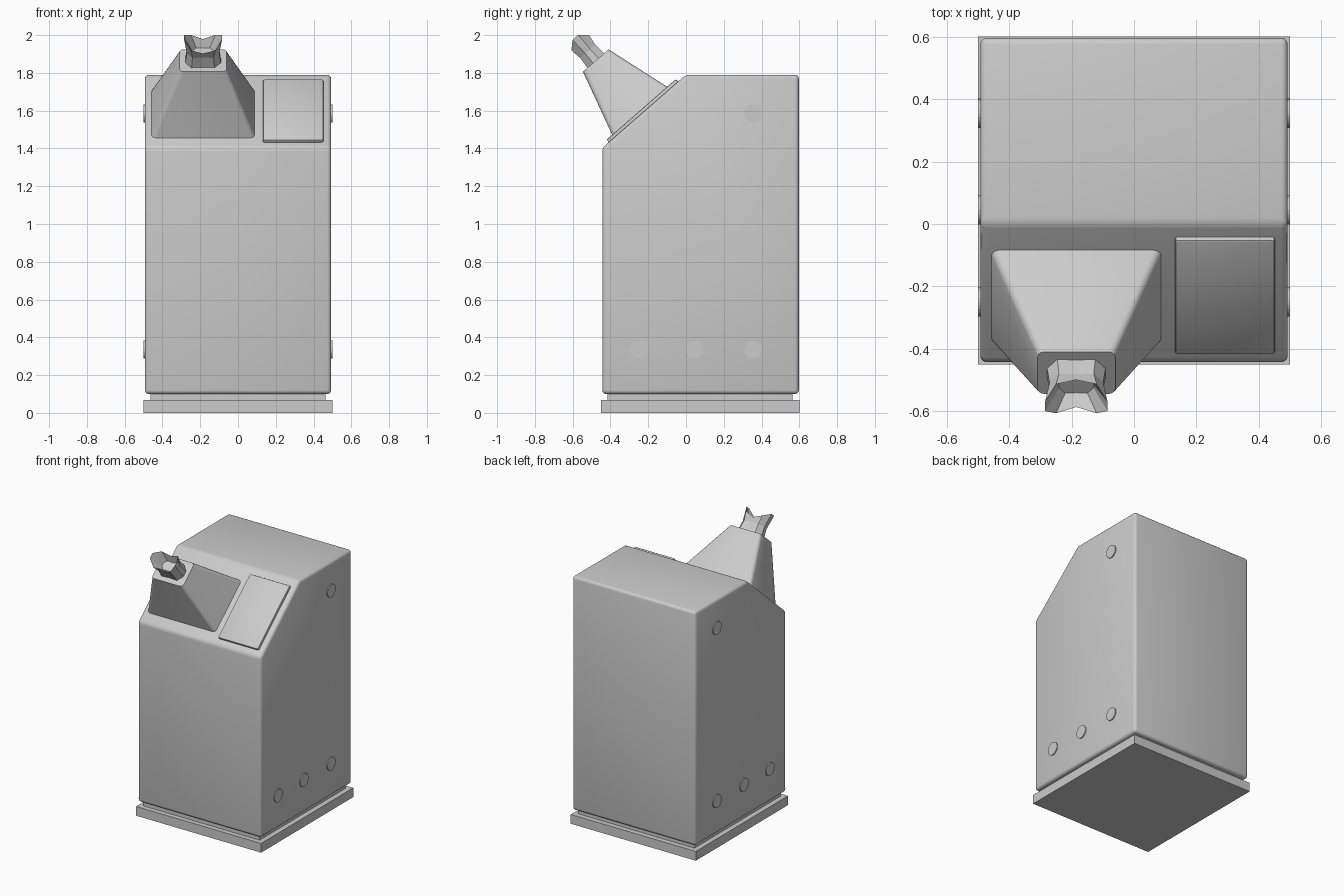
import bpy, bmesh, math
from mathutils import Matrix, Vector

if "Cube" in bpy.data.objects:
    bpy.data.objects.remove(bpy.data.objects["Cube"])

TILT = math.atan2(0.387, 0.443)
# Frame of the sloping face: local y runs up the slope, local z points out of it
SLOPE = Matrix.Translation((0, -0.443, 1.403)) @ Matrix.Rotation(TILT, 4, 'X')


def loft(name, rings, frame=Matrix(), bevel=0.0, segments=3, sides_only=False):
    """Skin matching closed rings of points and cap both ends."""
    bm = bmesh.new()
    loops = [[bm.verts.new(p) for p in ring] for ring in rings]
    n = len(loops[0])
    sides = []
    for a, b in zip(loops, loops[1:]):
        for i in range(n):
            j = (i + 1) % n
            bm.faces.new((a[i], a[j], b[j], b[i]))
            sides.append((a[i], b[i]))
    bm.faces.new(loops[0][::-1])
    bm.faces.new(loops[-1])
    bmesh.ops.recalc_face_normals(bm, faces=bm.faces[:])
    if bevel:
        edges = [bm.edges.get(s) for s in sides] if sides_only else bm.edges[:]
        bmesh.ops.bevel(bm, geom=edges, offset=bevel, segments=segments,
                        profile=0.5, affect='EDGES', clamp_overlap=True)
    bm.transform(frame)
    mesh = bpy.data.meshes.new(name)
    bm.to_mesh(mesh)
    bm.free()
    obj = bpy.data.objects.new(name, mesh)
    bpy.context.collection.objects.link(obj)
    if bevel:
        bpy.ops.object.select_all(action='DESELECT')
        bpy.context.view_layer.objects.active = obj
        obj.select_set(True)
        bpy.ops.object.shade_smooth_by_angle(angle=math.radians(35))
    return obj


def rect(x0, x1, y0, y1, z):
    return [(x0, y0, z), (x1, y0, z), (x1, y1, z), (x0, y1, z)]


def box(name, x0, x1, y0, y1, z0, z1, **kw):
    return loft(name, [rect(x0, x1, y0, y1, z) for z in (z0, z1)], **kw)


# Base slab and recessed plinth
box("base_slab", -0.5, 0.5, -0.45, 0.602, 0, 0.067)
box("plinth", -0.463, 0.463, -0.415, 0.565, 0.06, 0.11)

# Cabinet with sloping top front
profile = [(-0.443, 0.1), (0.597, 0.1), (0.597, 1.79), (0, 1.79), (-0.443, 1.403)]
loft("cabinet", [[(x, y, z) for y, z in profile] for x in (-0.493, 0.493)], bevel=0.02)

# Control panel on the slope
box("control_panel", 0.132, 0.452, 0.045, 0.533, -0.01, 0.018,
    frame=SLOPE, bevel=0.008, segments=2)

# Viewing hood
CX, CU, TOP = -0.185, 0.278, 0.371
loft("viewing_hood", [rect(CX - a, CX + a, CU - b, CU + b, w)
                      for a, b, w in ((0.274, 0.2, -0.005), (0.125, 0.09, TOP))],
     frame=SLOPE, bevel=0.022, sides_only=True)

# Flared eyepiece with a dipped rim and a hollow cup
OUTLINE = [(0, -0.058), (0.065, -0.062), (0.1, -0.02), (0.1, 0.02), (0.065, 0.062),
           (0, 0.058), (-0.065, 0.062), (-0.1, 0.02), (-0.1, -0.02), (-0.065, -0.062)]
RIM = [0.1, 0.126, 0.163, 0.163, 0.126] * 2
RIM = [0.1, 0.126, 0.163, 0.163, 0.126, 0.1, 0.126, 0.163, 0.163, 0.126]


def eye_ring(scale, heights):
    return [(CX + x * scale, CU + u * scale, TOP + h)
            for (x, u), h in zip(OUTLINE, heights)]


loft("eyepiece", [eye_ring(0.95, [-0.01] * 10), eye_ring(0.86, [0.065] * 10),
                  eye_ring(1.0, RIM), eye_ring(0.55, [0.06] * 10)], frame=SLOPE)

# Round bolt caps on both sides
for side, label in ((-1, "left"), (1, "right")):
    for k, (y, z) in enumerate([(-0.25, 0.335), (0.045, 0.335), (0.355, 0.335), (0.355, 1.585)]):
        ring = [(0.047 * math.cos(t), 0.047 * math.sin(t))
                for t in (i * math.tau / 24 for i in range(24))]
        loft(f"bolt_cap_{label}_{k + 1}",
             [[(side * x, y + a, z + b) for a, b in ring] for x in (0.48, 0.5)])
